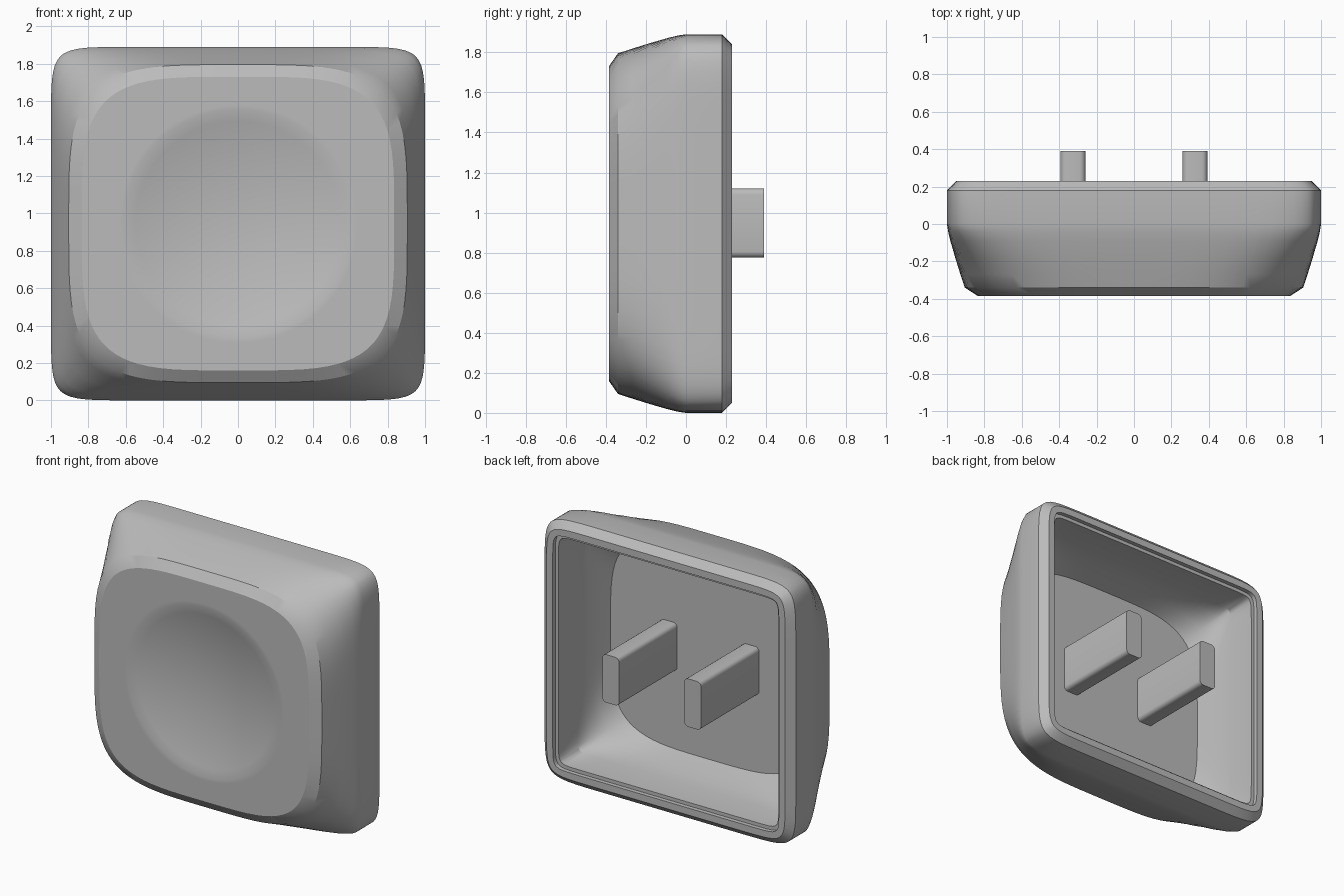
import bpy
import bmesh
from math import sin, cos, radians
from mathutils import Vector

cube = bpy.data.objects.get("Cube")
if cube:
    bpy.data.objects.remove(cube, do_unlink=True)

MID = 0.945      # height of the centre line
STEPS = 14       # points per half side

grey = bpy.data.materials.new("plain grey")
grey.use_nodes = True
colour = (0.5, 0.5, 0.5, 1)
grey.diffuse_color = colour
grey.node_tree.nodes["Principled BSDF"].inputs["Base Color"].default_value = colour


def square_path():
    """Unit square outline with points gathered near the corners."""
    side = [1 - (1 - i / STEPS) ** 1.6 for i in range(STEPS + 1)]
    edge = [-s for s in reversed(side)] + side[1:]
    pts = []
    for turn in range(4):
        c, s = round(cos(radians(90 * turn))), round(sin(radians(90 * turn)))
        pts += [(c - s * t, s + c * t) for t in edge[:-1]]
    return pts


PATH = square_path()


def ring(bm, y, half_w, half_h, power):
    """Superellipse section: power 2 is round, high powers are square."""
    verts = []
    for u, v in PATH:
        k = (abs(u) ** power + abs(v) ** power) ** (-1 / power)
        verts.append(bm.verts.new((u * k * half_w, y, MID + v * k * half_h)))
    return verts


def finish(bm, name):
    bmesh.ops.recalc_face_normals(bm, faces=bm.faces)
    mesh = bpy.data.meshes.new(name)
    bm.to_mesh(mesh)
    bm.free()
    mesh.materials.append(grey)
    obj = bpy.data.objects.new(name, mesh)
    bpy.context.collection.objects.link(obj)
    bpy.ops.object.select_all(action='DESELECT')
    obj.select_set(True)
    bpy.context.view_layer.objects.active = obj
    bpy.ops.object.shade_smooth_by_angle(angle=radians(29))
    return obj


# Cap shell: dish, front rim, flared sides, back lip and hollow inside
FACE, DEPTH, DISH = -0.385, 0.082, 0.61
sections = []
for i in range(1, 11):
    r = i / 10
    sections.append((FACE + DEPTH * (1 - r * r), DISH * r, DISH * r, 2))
sections += [
    (FACE, 0.635, 0.635, 2.05),       # soft dish edge
    (FACE, 0.82, 0.77, 3.9),
    (FACE, 0.835, 0.785, 4),          # front rim
    (-0.34, 0.905, 0.85, 4),
    (-0.27, 0.928, 0.873, 4.5),       # flared sides
    (-0.18, 0.956, 0.901, 5.8),
    (-0.09, 0.982, 0.927, 8.5),
    (-0.04, 0.994, 0.939, 11),
    (0.0, 1.0, 0.945, 13),
    (0.18, 1.0, 0.945, 13),
    (0.23, 0.95, 0.895, 16),          # back lip
    (0.23, 0.9, 0.845, 26),
    (0.2, 0.9, 0.845, 26),
    (0.2, 0.875, 0.82, 30),
    (0.0, 0.865, 0.81, 30),           # hollow
    (-0.09, 0.845, 0.79, 12),
    (-0.18, 0.82, 0.765, 6),
    (-0.27, 0.79, 0.735, 4),
]
bm = bmesh.new()
loops = [ring(bm, *s) for s in sections]
count = len(PATH)
for a, b in zip(loops, loops[1:]):
    for i in range(count):
        j = (i + 1) % count
        bm.faces.new((a[i], a[j], b[j], b[i]))
centre = bm.verts.new((0, FACE + DEPTH, MID))
for i in range(count):
    bm.faces.new((centre, loops[0][(i + 1) % count], loops[0][i]))
bm.faces.new(loops[-1])
finish(bm, "cap_shell")

# Two mounting prongs with rounded long edges
for side, name in ((1, "left_prong"), (-1, "right_prong")):
    bm = bmesh.new()
    bmesh.ops.create_cube(bm, size=1)
    bmesh.ops.scale(bm, vec=Vector((0.133, 0.665, 0.345)), verts=bm.verts)
    bmesh.ops.translate(bm, vec=Vector((side * 0.326, 0.0575, 0.948)), verts=bm.verts)
    long_edges = [e for e in bm.edges
                  if abs(e.verts[0].co.y - e.verts[1].co.y) > 0.1]
    bmesh.ops.bevel(bm, geom=long_edges, offset=0.03, segments=4,
                    profile=0.5, affect='EDGES')
    finish(bm, name)
